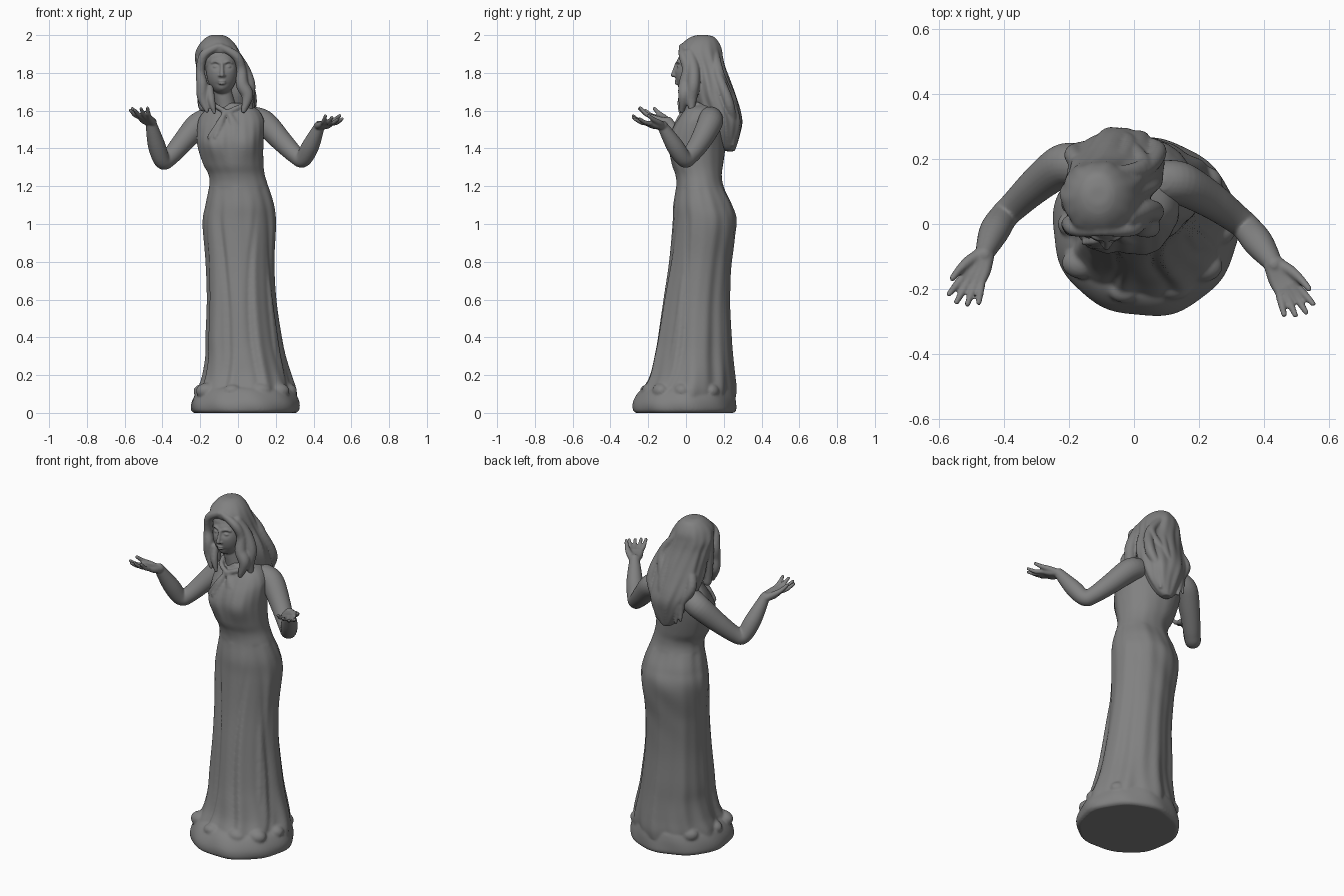
import bpy, bmesh
from math import sin, cos, pi, exp
from mathutils import Vector, Matrix

stone = bpy.data.materials.new("dark_grey_stone")
stone.diffuse_color = (.22, .22, .22, 1)


def smooth_rows(rows, sub):
    """Catmull-Rom interpolation of rows of numbers."""
    out = []
    for i in range(len(rows) - 1):
        a, b, c, d = (rows[max(0, min(len(rows) - 1, i + k))] for k in (-1, 0, 1, 2))
        for s in range(sub):
            t = s / sub
            out.append([0.5 * (2 * q + (r - p) * t + (2 * p - 5 * q + 4 * r - w) * t * t
                               + (3 * q - p - 3 * r + w) * t ** 3)
                        for p, q, r, w in zip(a, b, c, d)])
    return out + [list(rows[-1])]


def skin(bm, rings):
    """Bridge rings of points and cap both ends."""
    vs = [[bm.verts.new(p) for p in ring] for ring in rings]
    n = len(vs[0])
    for a, b in zip(vs, vs[1:]):
        for i in range(n):
            bm.faces.new((a[i], a[(i + 1) % n], b[(i + 1) % n], b[i]))
    bm.faces.new(vs[0][::-1])
    bm.faces.new(vs[-1])


def loft(bm, rows, shape=lambda t, z: 1, seg=128, sub=8):
    """Rows are z, xmin, xmax, ymin, ymax, shear of y along x."""
    rings = []
    for z, x0, x1, y0, y1, sh in smooth_rows(rows, sub):
        ring = []
        for i in range(seg):
            t = 2 * pi * i / seg
            f = shape(t, z)
            dx = (x1 - x0) / 2 * cos(t) * f
            ring.append(((x0 + x1) / 2 + dx, (y0 + y1) / 2 + (y1 - y0) / 2 * sin(t) * f + sh * dx, z))
        rings.append(ring)
    skin(bm, rings)


def ball(bm, c, r, seg=24):
    m = Matrix.Translation(c) @ Matrix.Diagonal((*r, 1))
    return bmesh.ops.create_uvsphere(bm, u_segments=seg, v_segments=seg // 2, radius=1, matrix=m)["verts"]


def tube(bm, pts, seg=16, sub=6):
    """Round-ended tube through points x, y, z, radius."""
    path = smooth_rows(pts, sub)
    P = [Vector(p[:3]) for p in path]
    rings, q, old = [], None, None
    for i, p in enumerate(path):
        d = (P[min(i + 1, len(P) - 1)] - P[max(i - 1, 0)]).normalized()
        q = d.to_track_quat('Z', 'Y') if q is None else old.rotation_difference(d) @ q
        old = d
        rings.append([P[i] + q @ Vector((cos(2 * pi * k / seg), sin(2 * pi * k / seg), 0)) * p[3]
                      for k in range(seg)])
    skin(bm, rings)
    for e in (path[0], path[-1]):
        ball(bm, e[:3], (e[3],) * 3, 16)


def finish(bm, name, voxel, rounds):
    """Fuse overlapping pieces into one softened sculpted surface."""
    bmesh.ops.recalc_face_normals(bm, faces=bm.faces)
    me = bpy.data.meshes.new(name)
    bm.to_mesh(me)
    bm.free()
    me.materials.append(stone)
    ob = bpy.data.objects.new(name, me)
    bpy.context.collection.objects.link(ob)
    r = ob.modifiers.new("fuse", 'REMESH')
    r.mode, r.voxel_size, r.use_smooth_shade = 'VOXEL', voxel, True
    s = ob.modifiers.new("soften", 'SMOOTH')
    s.factor, s.iterations = 0.5, rounds


def bump(x, c, w):
    return exp(-((x - c) / w) ** 2)


# gown: wandering pleats, bust and gathers shape one loft from hem to neck
def pleats(t, z):
    a = .022 + .03 * max(0, 1 - z / .9) if z < 1.2 else .01
    w = .5 * sin(5 * z)
    f = 1 + a * (.6 * sin(5 * t + 2.5 * z + w) + .5 * sin(9 * t - 2.6 * z + 1 - w) + .3 * sin(16 * t + 3 * z + 2 * w))
    skirt = max(0, min(1, (1.15 - z) / .3))
    u = (t + pi) % (2 * pi) - pi
    for c, d, k in ((-2.1, .08, .12), (-1.2, .06, -.15), (-.5, .05, .2), (-2.75, .05, -.1)):
        f -= skirt * d * bump(u, c + k * sin(3.5 * z), .09)
    u += pi / 2
    f += bump(z, 1.42, .075) * (.12 * bump(u, -.5, .38) + .1 * bump(u, .5, .36) - .05 * bump(u, 0, .2))
    f += .018 * bump(z, 1.48, .12) * bump(u, 0, .9) * sin(20 * u)
    back = bump(u, pi, 1) + bump(u, -pi, 1)
    return f + .012 * back * bump(z, 1., .25) * sin(30 * z + 5 * t)


bm = bmesh.new()
loft(bm, [(.08, -.22, .3, -.25, .25, 0), (.13, -.212, .295, -.23, .255, 0), (.2, -.19, .275, -.195, .25, 0),
          (.3, -.173, .247, -.17, .242, 0), (.4, -.172, .228, -.15, .237, 0), (.6, -.165, .2, -.12, .23, 0),
          (.8, -.172, .19, -.09, .24, 0), (1., -.187, .2, -.07, .267, 0), (1.1, -.172, .19, -.065, .245, 0),
          (1.2, -.152, .16, -.05, .2, 0), (1.26, -.155, .142, -.055, .19, 0), (1.32, -.185, .135, -.075, .198, -.05),
          (1.42, -.215, .135, -.088, .21, -.1), (1.5, -.215, .14, -.07, .22, -.15), (1.56, -.205, .135, -.035, .225, -.2),
          (1.61, -.165, .1, 0, .19, -.2), (1.64, -.12, .03, .02, .14, -.1)], pleats)
# round plinth the hem melts into
loft(bm, [(0, -.235, .305, -.27, .25, 0), (.015, -.25, .32, -.283, .262, 0), (.05, -.25, .322, -.283, .262, 0),
          (.09, -.235, .308, -.265, .257, 0), (.125, -.21, .285, -.235, .245, 0), (.15, -.17, .24, -.19, .21, 0)],
     lambda t, z: 1 + .008 * sin(5 * t + 1) + .01 * sin(9 * t + 20 * z))
# cloth pooling round the hem
for x, y, r in ((-.16, -.12, .045), (-.03, -.205, .035), (.12, -.185, .045), (.21, -.13, .045), (.25, -.02, .045),
                (-.18, 0, .04), (.21, .13, .045), (-.12, .15, .045), (.04, .205, .045)):
    ball(bm, (x, y, .115), (r * 1.4, r * 1.1, r))
# panel folds hanging down the front of the skirt
for top, mid, low in ((-.1, -.12, -.12), (-.03, -.02, -.03), (.06, .09, .12), (.1, .15, .2)):
    k = abs(low - .04)
    tube(bm, [(top, -.02 + k * .2, 1.05, .008), (mid, -.06 + k * .3, .7, .02),
              ((mid + low) / 2, -.1 + k * .35, .42, .024), (low, -.17 + k * .5, .15, .028)])
# gathered halter neckline
for s in (-1, 1):
    for j in range(2):
        x = -.06 + s * (.06 + .035 * j)
        tube(bm, [(-.06 + s * .012, -.02, 1.585, .012), ((x - .06) / 2, -.05, 1.53, .012), (x, -.07 + .012 * j, 1.46, .01)])
    tube(bm, [(-.06, -.02, 1.59, .014), (-.05 + s * .06, .0, 1.62, .014), (-.05 + s * .09, .06, 1.635, .014)])
finish(bm, "gown_and_plinth", .0075, 3)


# arms with open, palm-up hands
def arm(name, pts, d, side):
    bm = bmesh.new()
    tube(bm, pts, 24)
    w, d = Vector(pts[-1][:3]), Vector(d).normalized()
    out = Vector((-d.y * side, d.x * side, 0)).normalized()   # towards the thumb
    up = Vector((0, 0, 1)) - d * d.z

    def at(along, across, lift, r):
        return (*(w + d * along + out * across + up * lift), r)
    # palm, as four metacarpal tubes, each followed by a finger
    for c, length, lift in ((.027, .088, -.004), (.009, .1, -.008), (-.01, .094, .002), (-.027, .078, .014)):
        tube(bm, [at(0, c * .4, 0, .022), at(.045, c * .85, -.006, .019), at(.08, c, -.004, .014)])
        tube(bm, [at(.08, c, -.004, .013), at(.08 + length * .5, c * 1.4, -.006 + lift * .5, .012),
                  at(.08 + length, c * 1.75, .008 + lift, .009)])
    tube(bm, [at(.01, .015, 0, .02), at(.045, .036, .008, .017), at(.085, .05, .016, .013), at(.125, .058, .03, .01)])
    finish(bm, name, .005, 6)


arm("left_side_arm", [(-.17, .18, 1.545, .066), (-.22, .18, 1.515, .066), (-.295, .125, 1.43, .056), (-.365, .06, 1.35, .046),
                      (-.4, .025, 1.335, .044), (-.432, -.025, 1.42, .046), (-.462, -.095, 1.54, .028)], (-.4, -.86, .36), -1)
arm("right_side_arm", [(.09, .13, 1.555, .066), (.145, .125, 1.53, .066), (.235, .075, 1.435, .056), (.31, .02, 1.36, .046),
                       (.345, -.01, 1.345, .044), (.385, -.06, 1.415, .046), (.432, -.125, 1.52, .028)], (.47, -.86, .2), 1)

# head, neck and face
bm = bmesh.new()
fx = -.085
ball(bm, (-.095, .065, 1.865), (.095, .105, .1))
face = ball(bm, (fx, .025, 1.806), (.082, .084, .118), 64)
for v in face:   # eye sockets, mouth and chin
    if v.co.y < .02:
        x, z = v.co.x - fx, v.co.z
        v.co.y += .013 * (bump(x, -.031, .02) + bump(x, .031, .02)) * bump(z, 1.836, .017)
        v.co.y += .004 * bump(x, 0, .03) * bump(z, 1.738, .006)
        v.co.y -= .009 * bump(x, 0, .025) * bump(z, 1.712, .02)
tube(bm, [(fx, -.049, 1.85, .009), (fx, -.06, 1.815, .01), (fx, -.069, 1.789, .012)])
for s in (-1, 1):
    ball(bm, (fx + s * .012, -.056, 1.786), (.009, .011, .008))
    ball(bm, (fx + s * .031, -.037, 1.833), (.017, .011, .008))
    tube(bm, [(fx + s * .013, -.047, 1.853, .007), (fx + s * .034, -.042, 1.861, .007), (fx + s * .054, -.028, 1.853, .006)])
for z, r in ((1.756, .006), (1.744, .007)):
    ball(bm, (fx, -.049, z), (.02, .012, r))
tube(bm, [(-.06, .08, 1.56, .07), (-.065, .07, 1.62, .055), (-.08, .06, 1.7, .05), (-.09, .06, 1.78, .05)], 24)
finish(bm, "head", .0045, 4)

# hair: wavy mass over crown and back
bm = bmesh.new()
loft(bm, [(2., -.14, -.08, .06, .115, 0), (1.99, -.165, -.055, .025, .15, 0), (1.965, -.193, -.025, -.01, .172, 0),
          (1.93, -.215, .0, -.035, .188, 0), (1.885, -.226, .02, -.015, .195, 0), (1.83, -.218, .038, .015, .207, 0),
          (1.75, -.212, .07, .03, .235, 0), (1.68, -.208, .085, .04, .26, 0), (1.6, -.19, .09, .07, .288, 0),
          (1.54, -.165, .085, .1, .298, 0), (1.47, -.13, .06, .14, .285, 0), (1.41, -.09, .02, .18, .268, 0),
          (1.385, -.06, -.01, .21, .258, 0)],
     lambda t, z: 1 + max(0, min(1, (2 - z) / .15)) * (.03 * sin(7 * t + 9 * z) + .02 * sin(14 * t - 12 * z)), sub=6)
# wavy locks framing the face and resting on the shoulders
locks = [[(-.11, -.02, 1.938, .018), (-.18, -.015, 1.895, .024), (-.2, .0, 1.81, .024), (-.19, -.008, 1.74, .03),
          (-.187, -.005, 1.67, .03), (-.165, -.02, 1.6, .012)],
         [(-.09, -.02, 1.938, .018), (-.01, -.015, 1.89, .024), (.018, .005, 1.82, .026), (.022, -.005, 1.74, .034),
          (.05, -.01, 1.68, .032), (.03, -.022, 1.6, .014)],
         [(-.02, .02, 1.9, .03), (.03, .04, 1.82, .032), (.06, .04, 1.74, .032), (.055, .03, 1.67, .03), (.065, .03, 1.6, .014)],
         [(-.2, .06, 1.87, .025), (-.19, .06, 1.75, .03), (-.185, .06, 1.62, .025)],
         [(-.15, -.005, 1.72, .02), (-.14, -.025, 1.65, .02), (-.125, -.03, 1.59, .01)]]
# locks falling down the back
for k in range(6):
    x, m = -.17 + .045 * k, abs(k - 3) * .01
    j = .018 * (-1) ** k
    locks.append([(-.11 + (x + .06) * .4, .155, 1.93, .016), (x * .9 + j, .188 - m, 1.8, .024),
                  (x - j, .243 - m, 1.65, .028), (x * .9 + j * .6, .268 - m, 1.54, .02),
                  (x * .7 - .02, .25, 1.44 - .02 * (k % 2), .008)])
for path in locks:
    tube(bm, path)
finish(bm, "hair", .006, 5)
